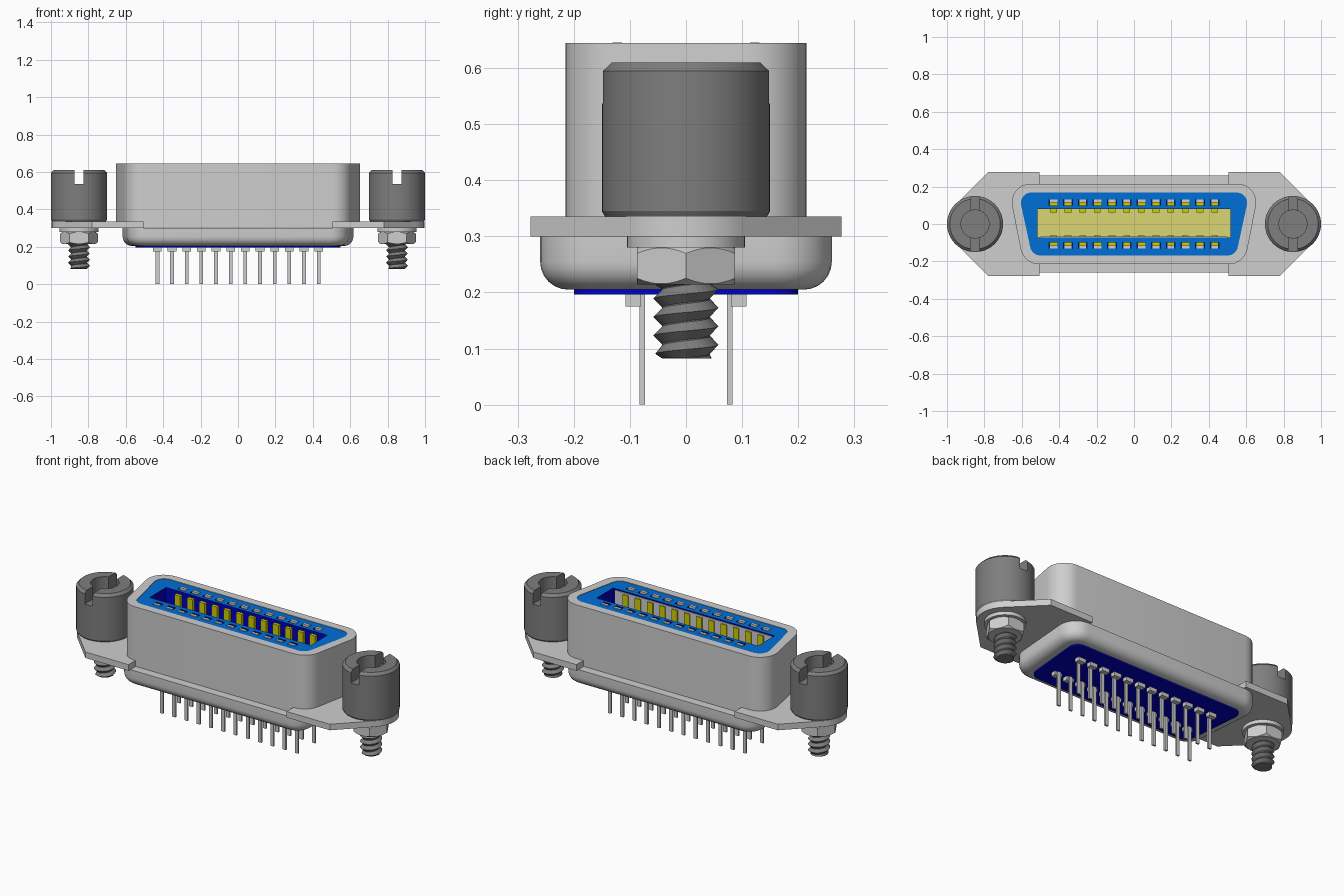
import bpy, bmesh, math
from mathutils import Vector

cube = bpy.data.objects.get("Cube")
if cube:
    bpy.data.objects.remove(cube)


def material(name, rgb):
    m = bpy.data.materials.new(name)
    m.use_nodes = True
    m.diffuse_color = (*rgb, 1)
    m.node_tree.nodes["Principled BSDF"].inputs["Base Color"].default_value = (*rgb, 1)
    return m


LIGHT = material("light metal", (0.62, 0.62, 0.62))
DARK = material("dark metal", (0.21, 0.21, 0.21))
BLUE = material("bright blue", (0.0, 0.16, 0.68))
NAVY = material("deep blue", (0.0, 0.0, 0.56))
YELLOW = material("contact yellow", (0.64, 0.61, 0.0))
FLOOR = material("pale yellow", (0.70, 0.67, 0.17))
smooth = []


def finish(name, bm, mat, is_smooth=False):
    bmesh.ops.remove_doubles(bm, verts=bm.verts, dist=1e-5)
    bmesh.ops.recalc_face_normals(bm, faces=bm.faces)
    me = bpy.data.meshes.new(name)
    bm.to_mesh(me)
    bm.free()
    me.materials.append(mat)
    ob = bpy.data.objects.new(name, me)
    bpy.context.collection.objects.link(ob)
    if is_smooth:
        smooth.append(ob)
    return ob


def carve(ob, tool, operation="DIFFERENCE"):
    """Apply a boolean and remove the tool."""
    tool.hide_render = True
    mod = ob.modifiers.new("carve", "BOOLEAN")
    mod.operation = operation
    mod.object = tool
    bpy.context.view_layer.objects.active = ob
    bpy.ops.object.modifier_apply(modifier=mod.name)
    bpy.data.objects.remove(tool)


def outline(wide, narrow, y0, y1, r, z, n=8):
    """Rounded trapezoid, wide at y1 and narrow at y0."""
    c = [Vector(p) for p in ((-narrow, y0), (narrow, y0), (wide, y1), (-wide, y1))]
    pts = []
    for i, p in enumerate(c):
        a, b = (c[i - 1] - p).normalized(), (c[(i + 1) % 4] - p).normalized()
        half = a.angle(b) / 2
        centre = p + (a + b).normalized() * r / math.sin(half)
        s = p + a * r / math.tan(half) - centre
        e = p + b * r / math.tan(half) - centre
        a0 = math.atan2(s.y, s.x)
        da = (math.atan2(e.y, e.x) - a0) % math.tau
        for k in range(n + 1):
            t = a0 + da * k / n
            pts.append((centre.x + r * math.cos(t), centre.y + r * math.sin(t), z))
    return pts


def loft(name, loops, mat, ring=False, is_smooth=True):
    """Skin matching loops; a ring closes on itself, otherwise the ends are capped."""
    bm = bmesh.new()
    rows = [[bm.verts.new(p) for p in loop] for loop in loops]
    n = len(rows[0])
    for j in range(len(rows) if ring else len(rows) - 1):
        a, b = rows[j], rows[(j + 1) % len(rows)]
        for i in range(n):
            k = (i + 1) % n
            bm.faces.new((a[i], a[k], b[k], b[i]))
    if not ring:
        bm.faces.new(rows[0])
        bm.faces.new(rows[-1])
    return finish(name, bm, mat, is_smooth)


def boxes(name, spans, mat):
    """One object made of boxes given as (x0, x1, y0, y1, z0, z1)."""
    bm = bmesh.new()
    for x0, x1, y0, y1, z0, z1 in spans:
        for v in bmesh.ops.create_cube(bm, size=1)["verts"]:
            v.co = ((x0 + x1) / 2 + v.co.x * (x1 - x0), (y0 + y1) / 2 + v.co.y * (y1 - y0),
                    (z0 + z1) / 2 + v.co.z * (z1 - z0))
    return finish(name, bm, mat)


def lathe(name, profile, mat, x, steps=48, is_smooth=True):
    bm = bmesh.new()
    vs = [bm.verts.new((r, 0, z)) for r, z in profile]
    es = [bm.edges.new(p) for p in zip(vs, vs[1:])]
    bmesh.ops.spin(bm, geom=vs + es, cent=(0, 0, 0), axis=(0, 0, 1), angle=math.tau, steps=steps)
    ob = finish(name, bm, mat, is_smooth)
    ob.location.x = x
    return ob


# Upper shell rim
loft("upper_shell", [outline(0.675, 0.59, -0.215, 0.215, 0.10, 0.302),
                     outline(0.675, 0.59, -0.215, 0.215, 0.10, 0.645),
                     outline(0.618, 0.545, -0.168, 0.168, 0.055, 0.645),
                     outline(0.618, 0.545, -0.168, 0.168, 0.055, 0.302)], LIGHT, ring=True)

# Lower shell with rounded underside
loops = [outline(0.625, 0.585, -0.26, 0.26, 0.10, 0.30)]
for k in range(7):
    t = math.pi / 2 * k / 6
    d = 0.05 * (1 - math.cos(t))
    loops.append(outline(0.625 - d, 0.585 - d, -0.26 + d, 0.26 - d, 0.10 - d,
                         0.255 - 0.05 * math.sin(t)))
loft("lower_shell", loops, LIGHT)

# Contacts and pins, twelve along each side
slots, wall, caps, tips, pins, feet = [], [], [], [], [], []


def mirrored(x, w, s, ya, yb, z0, z1):
    return (x - w / 2, x + w / 2, min(s * ya, s * yb), max(s * ya, s * yb), z0, z1)


for i in range(12):
    x = -0.431 + i * 0.0784
    for s in (-1, 1):
        slots.append(mirrored(x, 0.046, s, 0.098, 0.132, 0.60, 0.7))
        wall.append(mirrored(x, 0.036, s, 0.062, 0.085, 0.35, 0.625))
        caps.append(mirrored(x, 0.042, s, 0.114, 0.131, 0.59, 0.6455))
        tips.append(mirrored(x, 0.042, s, 0.099, 0.114, 0.59, 0.632))
        feet.append(mirrored(x, 0.046, s, 0.08, 0.108, 0.175, 0.205))
        pins.append(mirrored(x, 0.02, s, 0.073, 0.083, 0.0, 0.2))
boxes("wall_contacts", wall, YELLOW)
boxes("contact_caps", caps, LIGHT)
boxes("contact_tips", tips, YELLOW)
boxes("pin_feet", feet, LIGHT)
boxes("pins", pins, LIGHT)

# Insulator: slotted deep blue body with a bright top face
insert = loft("insulator", [outline(0.618, 0.545, -0.168, 0.168, 0.055, 0.31),
                            outline(0.618, 0.545, -0.168, 0.168, 0.055, 0.642),
                            outline(0.515, 0.515, -0.072, 0.08, 0.002, 0.642),
                            outline(0.515, 0.515, -0.072, 0.08, 0.002, 0.31)],
              NAVY, ring=True, is_smooth=False)
carve(insert, boxes("slot_cutter", slots, NAVY))
insert.data.materials.append(BLUE)
for f in insert.data.polygons:
    f.material_index = 1 if f.normal.z > 0.5 and f.center.z > 0.64 else 0
loft("base_insulator", [outline(0.552, 0.515, -0.2, 0.2, 0.05, 0.196),
                        outline(0.552, 0.515, -0.2, 0.2, 0.05, 0.22)], NAVY)
boxes("cavity_floor", [(-0.515, 0.515, -0.072, 0.08, 0.33, 0.35)], FLOOR)
boxes("cavity_liner", [(-0.5, 0.5, -0.072, -0.068, 0.35, 0.635)], LIGHT)


def thread(name, x, z0, z1, pitch=0.033, r_in=0.042, r_out=0.058, n=32):
    """Helical V thread clipped to flat ends, tapered at the tip."""
    bm = bmesh.new()
    turns = int((z1 - z0) / pitch) + 2
    rows = []
    for j in range(-2, turns * 2):
        row = []
        for i in range(n + 1):
            t = math.tau * i / n
            z = min(max(z0 + pitch * (j / 2 + i / n), z0), z1)
            r = min(r_out if j % 2 else r_in, 0.046 + z - z0)
            row.append(bm.verts.new((r * math.cos(t), r * math.sin(t), z)))
        rows.append(row)
    for a, b in zip(rows, rows[1:]):
        for i in range(n):
            bm.faces.new((a[i], a[i + 1], b[i + 1], b[i]))
    bmesh.ops.dissolve_degenerate(bm, edges=bm.edges, dist=1e-6)
    ob = finish(name, bm, DARK)
    ob.location.x = x
    return ob


# Flange plan: straight sides, 45 degree shoulders and a rounded tip
plan = [(0.505, -0.277), (0.78, -0.277)]
for k in range(13):
    t = math.radians(-45 + 7.5 * k)
    plan.append((0.85 + 0.146 * math.cos(t), 0.146 * math.sin(t)))
plan += [(0.78, 0.277), (0.505, 0.277)]

for side, s in (("left", 1), ("right", -1)):
    x = 0.85 * s
    loft(side + "_flange", [[(s * px, py, z) for px, py in plan] for z in (0.30, 0.335)], LIGHT)

    # Slotted hollow screw head
    head = lathe(side + "_screw_head", [(0, 0.42), (0.075, 0.42), (0.075, 0.61), (0.135, 0.61),
                                        (0.15, 0.595), (0.15, 0.345), (0.144, 0.335), (0, 0.335)],
                 DARK, x)
    carve(head, boxes("slot_cutter", [(x - 0.025, x + 0.025, -0.3, 0.3, 0.537, 0.7)], DARK))

    # Washer, hex nut with conical corner chamfers, threaded shank
    lathe(side + "_washer", [(0, 0.28), (0.105, 0.28), (0.105, 0.301), (0, 0.301)], LIGHT, x)
    nut = lathe(side + "_nut", [(0, 0.214), (0.101, 0.214), (0.101, 0.281), (0, 0.281)],
                LIGHT, x, steps=6)
    carve(nut, lathe("nut_chamfer", [(0, 0.213), (0.084, 0.213), (0.106, 0.229), (0.106, 0.266),
                                     (0.084, 0.282), (0, 0.282)], LIGHT, x, is_smooth=False),
          "INTERSECT")
    lathe(side + "_shank", [(0, 0.082), (0.043, 0.082), (0.043, 0.3), (0, 0.3)], DARK, x)
    thread(side + "_thread", x, 0.082, 0.216)

# Smooth the rounded parts, keeping edges sharp
bpy.ops.object.select_all(action="DESELECT")
for ob in smooth:
    ob.select_set(True)
bpy.context.view_layer.objects.active = smooth[0]
bpy.ops.object.shade_smooth_by_angle(angle=math.radians(25))
bpy.ops.object.select_all(action="DESELECT")
